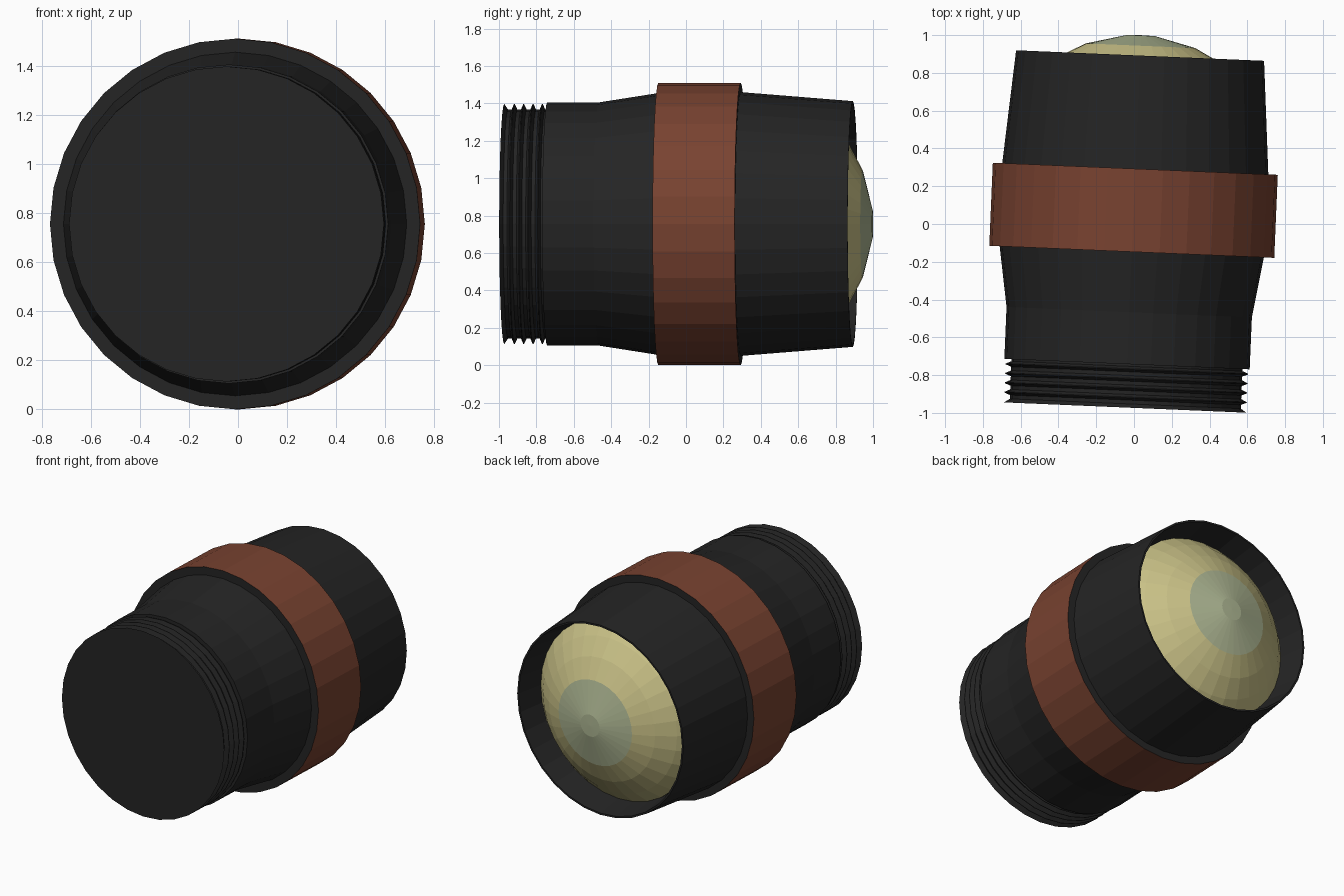
import bpy, bmesh, math
from mathutils import Matrix

if "Cube" in bpy.data.objects:
    bpy.data.objects.remove(bpy.data.objects["Cube"])

SIDES = 32
# The whole barrel lies along y, turned slightly about z
POSE = Matrix.Translation((-0.0025, 0.0725, 0.755)) @ Matrix.Rotation(math.radians(-2.43), 4, 'Z')


def material(name, rgb):
    m = bpy.data.materials.new(name)
    m.diffuse_color = (*rgb, 1)
    m.use_nodes = True
    m.node_tree.nodes["Principled BSDF"].inputs["Base Color"].default_value = m.diffuse_color
    return m


BLACK = material("black_metal", (0.018, 0.018, 0.018))
BROWN = material("brown_leather", (0.19, 0.055, 0.03))
YELLOW = material("yellow_glass", (0.58, 0.53, 0.24))
GREEN = material("green_glass", (0.42, 0.47, 0.29))


def lathe(name, profile, mats, pick=lambda i: 0, closed=False):
    """Spin (radius, along-axis) points about the y axis; radius 0 makes a pole."""
    bm = bmesh.new()
    rings = []
    for r, s in profile:
        if r == 0:
            rings.append([bm.verts.new((0, s, 0))] * SIDES)
        else:
            rings.append([bm.verts.new((r * math.cos(a), s, r * math.sin(a)))
                          for a in (2 * math.pi * k / SIDES for k in range(SIDES))])
    count = len(rings) if closed else len(rings) - 1
    for i in range(count):
        a, b = rings[i], rings[(i + 1) % len(rings)]
        for k in range(SIDES):
            n = (k + 1) % SIDES
            loop = list(dict.fromkeys((a[k], b[k], b[n], a[n])))
            bm.faces.new(loop).material_index = pick(i)
    bmesh.ops.recalc_face_normals(bm, faces=bm.faces)
    me = bpy.data.meshes.new(name)
    bm.to_mesh(me)
    bm.free()
    for m in mats:
        me.materials.append(m)
    ob = bpy.data.objects.new(name, me)
    ob.matrix_world = POSE
    bpy.context.collection.objects.link(ob)
    return ob


# Barrel: flat back cap, screw thread, collar, flared body, hollow front
body = [(0, -1.045), (0.642, -1.045)]
for i in range(4):
    s = -1.025 + i * 0.05
    body += [(0.612, s), (0.612, s + 0.02), (0.642, s + 0.032), (0.642, s + 0.036)]
body += [(0.612, -0.826), (0.612, -0.815), (0.65, -0.815), (0.65, -0.54),
         (0.70, -0.22), (0.705, 0.22), (0.657, 0.82), (0.645, 0.82), (0.612, 0.62), (0, 0.62)]
lathe("barrel", body, [BLACK])

# Grip band: coloured outside, dark ends
band = [(0.69, -0.22), (0.755, -0.22), (0.755, 0.22), (0.69, 0.22)]
lathe("grip_band", band, [BLACK, BROWN], lambda i: int(i == 1), closed=True)

# Front glass: yellow dome with a green centre
dome = [(0.612, 0.635), (0.53, 0.72), (0.42, 0.803), (0.29, 0.872), (0.075, 0.926), (0, 0.928)]
lathe("front_glass", dome, [YELLOW, GREEN], lambda i: int(i >= 3))
